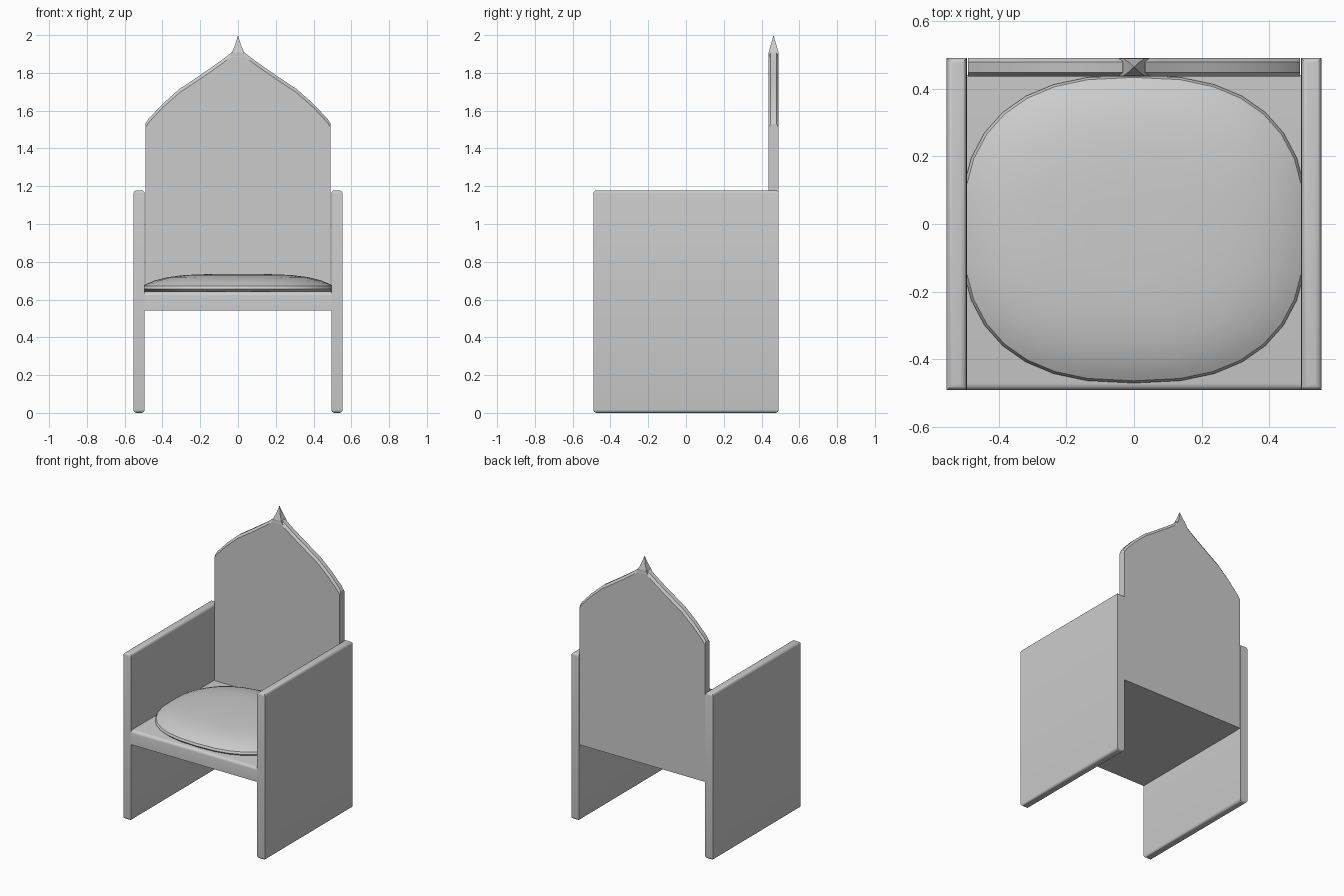
import bpy, bmesh, math

if "Cube" in bpy.data.objects:
    bpy.data.objects.remove(bpy.data.objects["Cube"])


def finish(name, bm, angle=30):
    bmesh.ops.recalc_face_normals(bm, faces=bm.faces)
    mesh = bpy.data.meshes.new(name)
    bm.to_mesh(mesh)
    bm.free()
    ob = bpy.data.objects.new(name, mesh)
    bpy.context.collection.objects.link(ob)
    bpy.ops.object.select_all(action='DESELECT')
    ob.select_set(True)
    bpy.context.view_layer.objects.active = ob
    bpy.ops.object.shade_smooth_by_angle(angle=math.radians(angle))
    return ob


def box(name, lo, hi, bevel, pick):
    """Box whose edges chosen by pick(midpoint) are rounded."""
    bm = bmesh.new()
    bmesh.ops.create_cube(bm, size=1)
    for v in bm.verts:
        v.co = [(a + b) / 2 + c * (b - a) for a, b, c in zip(lo, hi, v.co)]
    edges = [e for e in bm.edges if pick((e.verts[0].co + e.verts[1].co) / 2)]
    bmesh.ops.bevel(bm, geom=edges, offset=bevel, segments=4, profile=0.5, affect='EDGES')
    return finish(name, bm)


FRONT, BACK = -0.491, 0.491

# Side panels, rounded around the top and bottom
for side, x in (("left", -0.524), ("right", 0.524)):
    box(side + "_side_panel", (x - 0.03, FRONT, 0), (x + 0.03, BACK, 1.178), 0.018,
        lambda m: m.z < 0.01 or m.z > 1.17)

# Seat board, rounded along the top front edge
box("seat", (-0.495, FRONT, 0.542), (0.495, 0.44, 0.642), 0.02,
    lambda m: m.y < FRONT + 0.01 and m.z > 0.63)

# Backrest: ogee outline swept through the thickness with softened arch edges
half = [(0.491, 0.542), (0.491, 1.53), (0.475, 1.555), (0.40, 1.635), (0.31, 1.715),
        (0.23, 1.768), (0.15, 1.822), (0.08, 1.872), (0.034, 1.908)]
outline = half + [(-x, z) for x, z in reversed(half)]
bm = bmesh.new()
layers = []
for y, drop in ((0.436, 0.02), (0.448, 0), (BACK - 0.012, 0), (BACK, 0.02)):
    layers.append([bm.verts.new((x, y, z - (drop if z > 1.5 else 0))) for x, z in outline])
n = len(outline)
for a, b in zip(layers, layers[1:]):
    for i in range(n):
        j = (i + 1) % n
        bm.faces.new((a[i], a[j], b[j], b[i]))
bm.faces.new(layers[0])
bm.faces.new(layers[-1])
finish("backrest", bm)

# Pointed finial on the arch
bm = bmesh.new()
rings = []
for z, w, d in ((1.875, 0.05, 0.026), (1.908, 0.032, 0.026), (1.95, 0.015, 0.014)):
    rings.append([bm.verts.new((sx * w, 0.4635 + sy * d, z))
                  for sx, sy in ((-1, -1), (1, -1), (1, 1), (-1, 1))])
tip = bm.verts.new((0, 0.4635, 2.0))
for i in range(4):
    j = (i + 1) % 4
    for a, b in zip(rings, rings[1:]):
        bm.faces.new((a[i], a[j], b[j], b[i]))
    bm.faces.new((rings[-1][i], rings[-1][j], tip))
bm.faces.new(rings[0])
finish("finial", bm, 10)

# Cushion: stacked superellipse rings with a seam near the bottom
bm = bmesh.new()
SEG = 32
rings = []
for s, z in ((0.92, 0.632), (0.975, 0.645), (1.0, 0.657), (0.985, 0.672), (0.94, 0.684),
             (0.85, 0.703), (0.72, 0.719), (0.55, 0.73), (0.3, 0.735)):
    ring = []
    for i in range(SEG):
        t = 2 * math.pi * i / SEG
        c, d = math.cos(t), math.sin(t)
        x = 0.512 * s * math.copysign(abs(c) ** 0.8, c)
        y = 0.455 * s * math.copysign(abs(d) ** 0.8, d) - 0.015
        ring.append(bm.verts.new((x, y, z)))
    rings.append(ring)
for a, b in zip(rings, rings[1:]):
    for i in range(SEG):
        j = (i + 1) % SEG
        bm.faces.new((a[i], a[j], b[j], b[i]))
bm.faces.new(rings[0])
bm.faces.new(rings[-1])
finish("cushion", bm)
